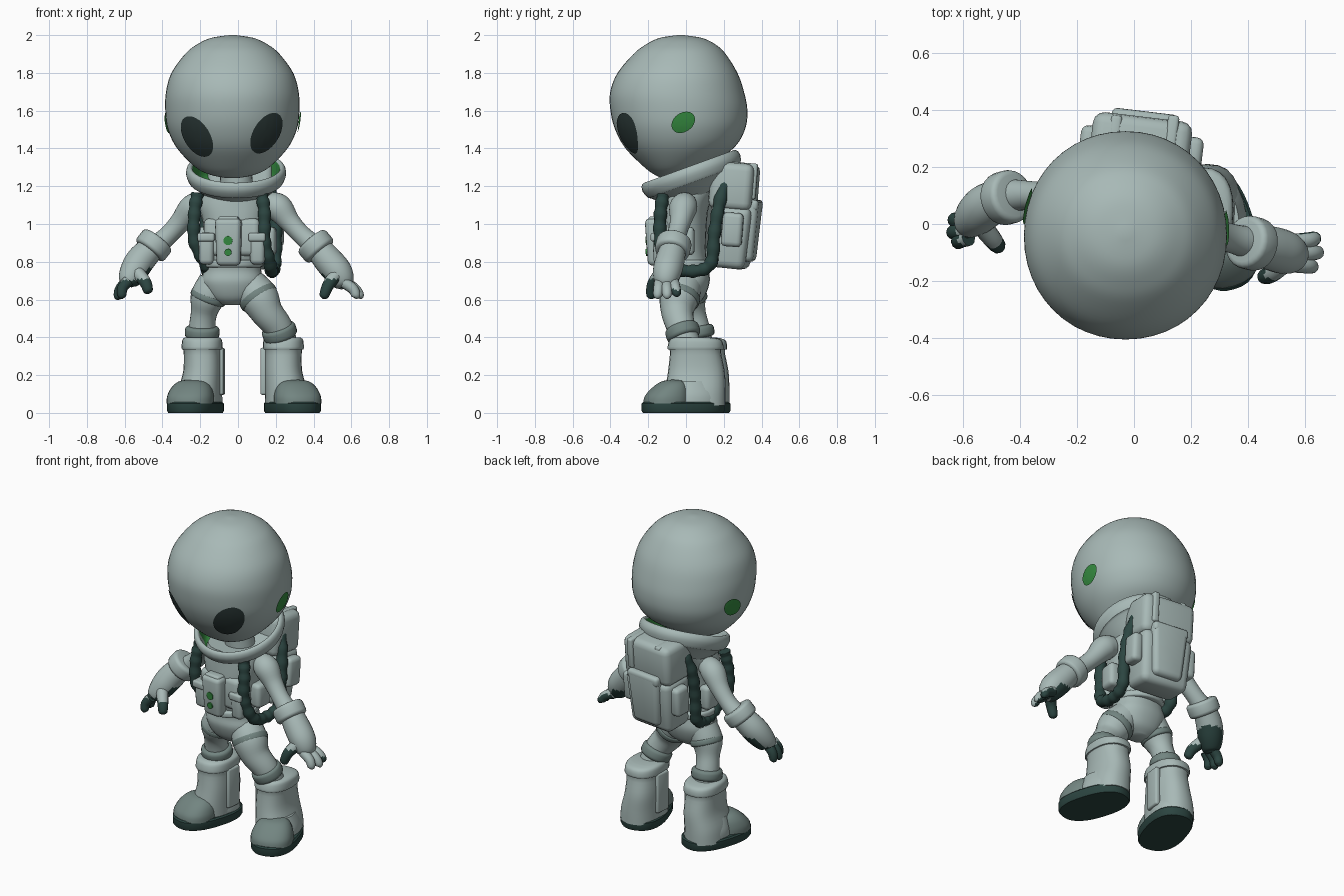
import bpy, bmesh
from math import sin, cos, pi, radians, copysign
from mathutils import Vector, Matrix, Euler
from mathutils.bvhtree import BVHTree

if "Cube" in bpy.data.objects:
    bpy.data.objects.remove(bpy.data.objects["Cube"])


def material(name, *rgb):
    m = bpy.data.materials.new(name)
    m.use_nodes = True
    m.diffuse_color = (*rgb, 1)
    m.node_tree.nodes["Principled BSDF"].inputs["Base Color"].default_value = (*rgb, 1)
    return m


GREY = material("pale grey", .39, .485, .47)
MID = material("slate grey", .17, .235, .22)
DARK = material("dark teal", .025, .06, .053)
EYE = material("eye black", .025, .042, .04)
GREEN = material("green", .035, .25, .05)


def finish(name, bm, mats, rule=None, matrix=None, angle=40):
    bmesh.ops.recalc_face_normals(bm, faces=bm.faces)
    if rule:
        for f in bm.faces:
            f.material_index = int(rule(f.calc_center_median(), f.normal))
    mesh = bpy.data.meshes.new(name)
    bm.to_mesh(mesh)
    bm.free()
    obj = bpy.data.objects.new(name, mesh)
    bpy.context.collection.objects.link(obj)
    for m in mats:
        mesh.materials.append(m)
    if matrix:
        obj.matrix_world = matrix
    bpy.ops.object.select_all(action='DESELECT')
    obj.select_set(True)
    bpy.context.view_layer.objects.active = obj
    bpy.ops.object.shade_smooth_by_angle(angle=radians(angle))


def spline(rows, n):
    """Catmull-Rom curve through rows of numbers."""
    rows = [Vector(r) for r in rows]
    out = []
    for i in range(len(rows) - 1):
        a, b, c, d = rows[max(i - 1, 0)], rows[i], rows[i + 1], rows[min(i + 2, len(rows) - 1)]
        for k in range(n):
            t = k / n
            out.append(.5 * (2 * b + (c - a) * t + (2 * a - 5 * b + 4 * c - d) * t * t
                             + (3 * b - a - 3 * c + d) * t ** 3))
    return out + [rows[-1]]


def skin(rows, n=5, seg=24, flat=False, power=2, ripple=0):
    """Rows are x, y, z, radius, second radius; rings stay level when flat."""
    rows = spline([tuple(r) if len(r) == 5 else (*r, r[3]) for r in rows], n)
    bm, rings, u = bmesh.new(), [], Vector((0, 1, 0))
    for i, row in enumerate(rows):
        p = Vector(row[:3])
        if flat:
            u, v = Vector((1, 0, 0)), Vector((0, 1, 0))
        else:
            t = (Vector(rows[min(i + 1, len(rows) - 1)][:3]) - Vector(rows[max(i - 1, 0)][:3])).normalized()
            u = (u - t * u.dot(t)).normalized()
            v = t.cross(u)
        s = 1 - ripple * (i // 2 % 2)
        ring = []
        for k in range(seg):
            c, d = cos(2 * pi * k / seg), sin(2 * pi * k / seg)
            c, d = [copysign(abs(q) ** (2 / power), q) for q in (c, d)]
            ring.append(bm.verts.new(p + u * c * row[3] * s + v * d * row[4] * s))
        rings.append(ring)
    for a, b in zip(rings, rings[1:]):
        for k in range(seg):
            bm.faces.new((a[k], a[k - 1], b[k - 1], b[k]))
    bm.faces.new(rings[0])
    bm.faces.new(rings[-1][::-1])
    return bm


def loft(name, rows, *mats, rule=None, matrix=None, **kw):
    finish(name, skin(rows, **kw), mats, rule, matrix)


def band(name, a, b, r, mat, soft=.012):
    """Short cuff with softened rims."""
    bm = skin([(*a, r), (*b, r)], n=1)
    bmesh.ops.recalc_face_normals(bm, faces=bm.faces)
    rims = [e for e in bm.edges if e.calc_face_angle(0) > 1]
    bmesh.ops.bevel(bm, geom=rims, offset=soft, segments=3, profile=.5, affect='EDGES')
    finish(name, bm, [mat])


TWIST = -.12


def box(name, loc, size, mat=GREY, tilt=0, soft=.025, taper=1):
    bm = bmesh.new()
    bmesh.ops.create_cube(bm, size=1)
    for v in bm.verts:
        if v.co.z < 0:
            v.co.x *= taper
            v.co.y *= taper
        v.co *= Vector(size)
    bmesh.ops.bevel(bm, geom=bm.edges[:], offset=soft, segments=3, profile=.5, affect='EDGES')
    finish(name, bm, [mat], None, Matrix.Translation(loc) @ Euler((tilt, 0, TWIST)).to_matrix().to_4x4())


# Head: rows of height, front, back, half width
head_rows = [(1.243, -.13, -.05, .03), (1.26, -.165, .0, .115), (1.3, -.22, .1, .195), (1.4, -.32, .25, .292),
             (1.5, -.375, .312, .341), (1.6, -.4, .325, .355), (1.7, -.401, .307, .351), (1.8, -.362, .272, .322),
             (1.9, -.278, .21, .25), (1.95, -.213, .157, .188), (1.985, -.14, .085, .113), (2, -.045, -.015, .015)]
head_rows = [(-.03, (f + b) / 2, z, w, (b - f) / 2) for z, f, b, w in head_rows]
head_bm = skin(head_rows, flat=True, seg=48, power=2.06)
bmesh.ops.recalc_face_normals(head_bm, faces=head_bm.faces)
head_tree = BVHTree.FromBMesh(head_bm)
finish("head", head_bm, [GREY])


def decal(name, center, ray, u, v, ru, rv, lift, mat):
    """Oval plate laid on the surface of the head."""
    center, ray, u, v = map(Vector, (center, ray, u, v))
    bm, seg, rings = bmesh.new(), 32, []

    def put(q):
        hit, normal, _, _ = head_tree.ray_cast(q, ray)
        return bm.verts.new(hit + normal * lift)
    for r in (1, .8, .6, .4, .2):
        rings.append([put(center + r * (u * ru * cos(2 * pi * k / seg) + v * rv * sin(2 * pi * k / seg)))
                      for k in range(seg)])
    for a, b in zip(rings, rings[1:]):
        for k in range(seg):
            bm.faces.new((a[k - 1], a[k], b[k], b[k - 1]))
    bm.faces.new(rings[-1])
    finish(name, bm, [mat])


# Eyes and ear discs
for side, s, x, z in (("right", -1, -.215, 1.465), ("left", 1, .148, 1.483)):
    a = radians(32)
    decal(side + "_eye", (x, -1, z), (0, 1, 0), (s * sin(a), 0, cos(a)), (cos(a), 0, -s * sin(a)),
          .118, .067, .005, EYE)
for side, s, y in (("right", -1, .06), ("left", 1, -.015)):
    a = radians(35)
    decal(side + "_ear_disc", (s, y, 1.54), (-s, 0, 0), (0, cos(a), sin(a)), (0, -sin(a), cos(a)),
          .066, .049, .0095, GREEN)

# Torso, neck and collar
loft("torso", [(-.035, 0, .57, .05, .05), (-.03, 0, .61, .125, .095), (-.03, 0, .69, .165, .125),
               (-.03, 0, .76, .152, .12), (-.025, -.02, .85, .15, .125), (-.02, -.02, 1, .165, .13),
               (-.02, -.01, 1.1, .185, .135), (-.01, .02, 1.18, .175, .16)], GREY, flat=True, power=2.3)
loft("neck", [(0, .03, 1.12, .09), (-.02, .01, 1.38, .08)], GREY)
collar = [(-.12, .16), (-.05, .235), (-.04, .25), (0, .265), (.03, .26), (.042, .245), (.032, .232),
          (0, .225), (-.07, .2), (-.085, .1)]
loft("collar", [(0, 0, z, r, r * 1.04) for z, r in collar], GREY, GREEN, flat=True, seg=40, n=3,
     rule=lambda c, n: n.x * c.x < 0 and abs(c.x) > .09 and -.14 < c.y < .21 and -.08 < c.z < .03,
     matrix=Matrix.Translation((-.01, .03, 1.265)) @ Matrix.Rotation(radians(20), 4, 'X'))
band("waist_belt", (-.03, -.01, .77), (-.03, -.01, .81), .16, GREY)

# Chest unit with indicator lights and pouches
box("chest_unit", (-.05, -.165, .905), (.14, .085, .25), tilt=.05, taper=.9)
box("chest_unit_cap", (-.05, -.16, 1.015), (.11, .07, .05), soft=.015)
box("chest_plate", (-.03, -.1, .93), (.3, .1, .2), soft=.03)
for i, (z, r) in enumerate(((.912, .024), (.85, .019))):
    loft(f"chest_light_{i + 1}", [(0, 0, -.004, r), (0, 0, .004, r)], GREEN, n=1, seg=16, flat=True,
         matrix=Matrix.Translation((-.053, -.2075, z)) @ Euler((pi / 2 + .05, 0, TWIST)).to_matrix().to_4x4())
for side, x, y in (("right", -.165, -.105), ("left", .105, -.125)):
    box(side + "_front_pouch", (x, y, .87), (.085, .1, .17), taper=.9)
    box(side + "_pouch_flap", (x, y - .005, .93), (.092, .108, .045), soft=.012)
for side, x, y in (("right", -.185, .03), ("left", .165, -.01)):
    box(side + "_hip_pouch", (x, y, .91), (.075, .11, .15))

# Backpack
box("backpack_body", (.02, .245, .93), (.34, .21, .33), tilt=-.1, soft=.04, taper=.9)
box("backpack_top", (.02, .255, 1.2), (.35, .23, .25), tilt=-.08, soft=.04)
box("backpack_pocket", (.035, .335, .965), (.24, .1, .33), tilt=-.08, soft=.03, taper=.8)
box("pocket_flap", (.035, .347, 1.1), (.235, .095, .06), tilt=-.08, soft=.02)
for side, s in (("right", -1), ("left", 1)):
    box(side + "_pack_side_pouch", (.025 + s * .18, .265 - s * .02, .97), (.07, .11, .18), tilt=-.08)
    box(side + "_pack_strap", (.03 + s * .1, .295, 1.23), (.04, .16, .19), tilt=-.08, soft=.012)
    # Ribbed hose runs down the chest, round the hip and up beside the pack
    hose = [(-.045, .17, -.12, 1.16), (-.045, .185, -.135, 1.06), (-.045, .185, -.135, .91), (0, .17, -.09, .785),
            (.01, .17, .03, .75), (.015, .18, .13, .79), (.015, .185, .15, .95), (.01, .175, .18, 1.12),
            (.01, .13, .22, 1.25)]
    loft(side + "_hose", [(c + s * x, y + (.04 if s < 0 and y < 0 else 0), z, .036) for c, x, y, z in hose],
         DARK, n=8, seg=14, ripple=.13)

# Arms, gloves and fingers
arms = {
    "left": [(.16, 0, 1.11, .06), (.215, -.015, 1.085, .074), (.275, -.03, 1.01, .056), (.34, -.05, .94, .051),
             (.42, -.07, .87, .06)],
    "right": [(-.18, .04, 1.11, .06), (-.24, .065, 1.085, .072), (-.305, .09, 1.01, .056), (-.37, .1, .94, .051),
              (-.45, .1, .87, .06)]}
cuffs = {"left": ((.385, -.06, .915), (.44, -.075, .85)), "right": ((-.42, .1, .92), (-.472, .085, .855))}
gloves = {
    "left": [(.43, -.07, .865, .07), (.48, -.085, .805, .077), (.53, -.1, .745, .076), (.56, -.11, .69, .058),
             (.57, -.115, .665, .03)],
    "right": [(-.465, .09, .865, .07), (-.515, .065, .81, .077), (-.55, .035, .755, .074), (-.58, .005, .7, .056),
              (-.59, 0, .675, .03)]}
tips = {"left": [(.625, -.15, .62), (.645, -.1, .62), (.635, -.05, .63)],
        "right": [(-.615, -.065, .62), (-.635, -.03, .615), (-.63, .015, .615)]}
thumbs = {"left": [(.52, -.14, .73), (.48, -.175, .68), (.455, -.185, .62)],
          "right": [(-.53, -.01, .74), (-.49, -.06, .69), (-.475, -.08, .645)]}
for side, s in (("left", 1), ("right", -1)):
    def palm(c, n, s=s):
        facing = n.dot(Vector((-s * .6, .5, -.6)))
        return facing > .55 and c.z < .74 if s > 0 else facing > .25 and c.z < .77 or c.z < .7
    loft(side + "_arm", arms[side], GREY)
    band(side + "_glove_cuff", *cuffs[side], .094, GREY, soft=.02)
    loft(side + "_glove", gloves[side], GREY, DARK, rule=palm)
    knuckle = Vector(gloves[side][3][:3])
    for i, tip in enumerate(tips[side]):
        tip = Vector(tip)
        base = knuckle.lerp(Vector((knuckle.x, tip.y, knuckle.z)), .75)
        mid = base.lerp(tip, .55) + Vector((s * .012, 0, .005))
        rows = [(*base, .03), (*mid, .028), (*tip, .023), (*(tip + Vector((0, 0, -.016))), .006)]
        loft(f"{side}_finger_{i + 1}", rows, GREY, DARK, seg=12,
             rule=palm if s < 0 or i < 2 else lambda c, n: c.z < .69 and n.z < .3)
    a, b, c = map(Vector, thumbs[side])
    loft(side + "_thumb", [(*a, .036), (*b, .032), (*c, .025), (*(c + (c - b) * .25), .006)], GREY, DARK, seg=12,
         rule=lambda c, n: c.z < .705)

# Legs and boots
legs = {
    "left": [(.05, 0, .69, .09), (.11, -.035, .61, .104), (.155, -.045, .53, .086), (.215, -.025, .45, .076),
             (.24, .005, .36, .075)],
    "right": [(-.12, .01, .69, .09), (-.16, .015, .61, .092), (-.18, .035, .53, .07), (-.19, .055, .45, .07),
              (-.19, .07, .36, .075)]}
for side, s, cx, cy, fx, fy in (("left", 1, .24, .05, .288, -.015), ("right", -1, -.19, .07, -.225, .015)):
    leg = [Vector(r[:3]) for r in legs[side]]
    loft(side + "_leg", legs[side], GREY)
    band(side + "_thigh_strap", leg[1].lerp(leg[0], .25), leg[1].lerp(leg[2], .2), .107 if s > 0 else .097, MID)
    band(side + "_knee_band", leg[3].lerp(leg[2], .1), leg[3].lerp(leg[4], .6), .092, MID, soft=.02)
    loft(side + "_boot_shaft",
         [(cx, cy - .015, .4, .09, .1), (cx, cy, .385, .105, .138), (cx, cy, .34, .108, .148),
          (cx, cy, .325, .098, .135), (cx, cy + .005, .22, .1, .15), (cx + s * .015, cy, .12, .112, .16),
          (cx + s * .02, cy, .04, .116, .16)], GREY, flat=True, power=2.4, n=4)
    box(side + "_boot_panel", (cx - s * .1, cy, .22), (.035, .1, .25), soft=.012)
    place = Matrix.Translation((fx, fy, 0)) @ Matrix.Rotation(s * radians(17), 4, 'Z')
    loft(side + "_sole", [(0, 0, 0, .128, .217), (0, 0, .01, .134, .223), (0, 0, .05, .134, .223),
                          (0, 0, .058, .126, .215)], DARK, flat=True, power=2.4, n=1, seg=40, matrix=place)
    loft(side + "_toe_cap", [(0, -.095, .05, .124, .118), (0, -.09, .09, .122, .113), (0, -.072, .135, .105, .09),
                             (0, -.055, .166, .073, .06), (0, -.045, .176, .02, .02)],
         MID, flat=True, power=2.3, matrix=place)
    loft(side + "_boot_heel", [(0, .065, .05, .12, .14), (0, .065, .1, .116, .135), (0, .055, .17, .09, .11)],
         GREY, flat=True, power=2.3, matrix=place)
